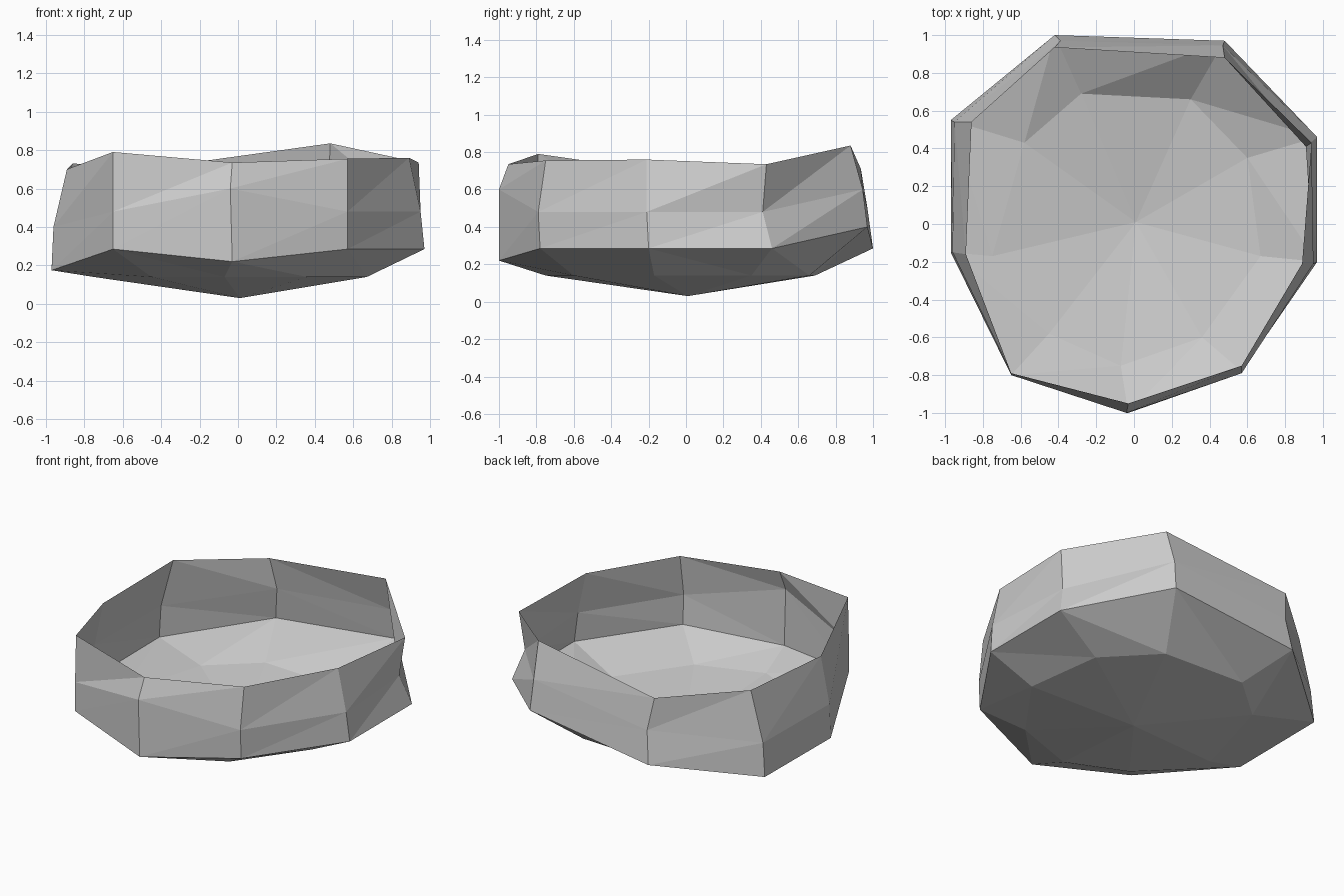
import bpy
import bmesh

# Remove the default cube only
default_cube = bpy.data.objects.get("Cube")
if default_cube:
    bpy.data.objects.remove(default_cube, do_unlink=True)


def make_material(name, value):
    """Create a plain matte grey material."""
    material = bpy.data.materials.new(name)
    material.use_nodes = True
    colour = (value, value, value, 1.0)
    material.diffuse_color = colour
    shader = material.node_tree.nodes["Principled BSDF"]
    shader.inputs["Base Color"].default_value = colour
    shader.inputs["Roughness"].default_value = 0.9
    return material


def add_ring(mesh, corners):
    """Add one loop of corners and return its vertices."""
    return [mesh.verts.new(corner) for corner in corners]


def bridge(mesh, lower, upper, lean_forward):
    """Join two rings with facets whose diagonals all lean the same way."""
    count = len(lower)
    for index in range(count):
        following = (index + 1) % count
        low_here, low_next = lower[index], lower[following]
        up_here, up_next = upper[index], upper[following]
        if lean_forward:
            mesh.faces.new((low_here, up_here, up_next))
            mesh.faces.new((low_here, up_next, low_next))
        else:
            mesh.faces.new((low_here, up_here, low_next))
            mesh.faces.new((low_next, up_here, up_next))


def close_with_point(mesh, ring, point):
    """Fan a ring down to a single low point."""
    centre = mesh.verts.new(point)
    for here, following in zip(ring, ring[1:] + ring[:1]):
        mesh.faces.new((centre, here, following))


# Irregular nine-sided rings, starting at the back and going clockwise
FLOOR_HEIGHT = 0.14
floor_outline = [
    (-.28, .69), (.3, .66), (.6, .35),
    (.67, -.17), (.36, -.6), (-.07, -.75),
    (-.45, -.58), (-.75, -.17), (-.58, .43),
]
base_edge = [
    (-.42, 1, .285), (.48, .97, .4), (.97, .46, .285),
    (.97, -.2, .285), (.57, -.78, .285), (-.03, -1, .22),
    (-.65, -.8, .285), (-.97, -.15, .175), (-.97, .55, .18),
]
wall_middle = [
    (-.39, .97, .5), (.47, .945, .6), (.91, .41, .48),
    (.95, -.21, .48), (.57, -.79, .48), (-.04, -1, .6),
    (-.65, -.8, .48), (-.96, -.15, .4), (-.95, .54, .4),
]
rim_edge = [
    (-.42, .935, .71), (.48, .88, .835), (.94, .43, .735),
    (.89, -.21, .76), (.57, -.75, .755), (-.03, -.95, .735),
    (-.65, -.79, .79), (-.89, -.16, .7), (-.86, .54, .73),
]

# Thin open bowl: pointed floor, flared base and leaning wall
bowl_mesh = bmesh.new()
floor_ring = add_ring(bowl_mesh, [(x, y, FLOOR_HEIGHT) for x, y in floor_outline])
base_ring = add_ring(bowl_mesh, base_edge)
middle_ring = add_ring(bowl_mesh, wall_middle)
rim_ring = add_ring(bowl_mesh, rim_edge)

close_with_point(bowl_mesh, floor_ring, (.01, .01, .03))
bridge(bowl_mesh, floor_ring, base_ring, lean_forward=True)
bridge(bowl_mesh, base_ring, middle_ring, lean_forward=False)
bridge(bowl_mesh, middle_ring, rim_ring, lean_forward=False)

# Flat shaded faceted object
bowl_data = bpy.data.meshes.new("bowl")
bowl_mesh.to_mesh(bowl_data)
bowl_mesh.free()
bowl_data.materials.append(make_material("light grey", .6))
bowl = bpy.data.objects.new("bowl", bowl_data)
bpy.context.scene.collection.objects.link(bowl)
